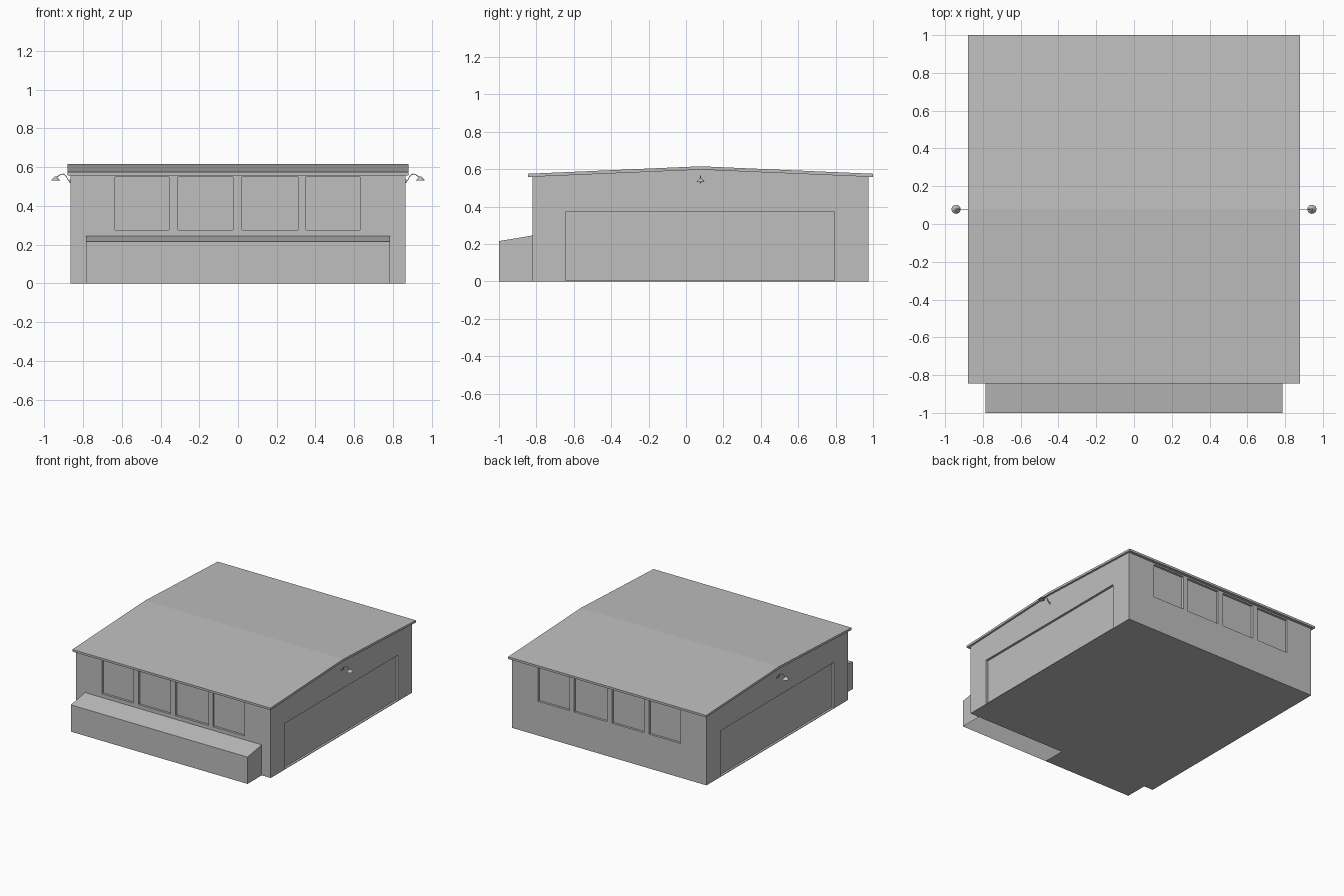
import bpy, bmesh, math
from mathutils import Matrix

if "Cube" in bpy.data.objects:
    bpy.data.objects.remove(bpy.data.objects["Cube"])

grey = bpy.data.materials.new("plain grey")
grey.diffuse_color = (0.52, 0.52, 0.52, 1)
grey.use_nodes = True
grey.node_tree.nodes["Principled BSDF"].inputs["Base Color"].default_value = grey.diffuse_color


def make_object(name, bm):
    bmesh.ops.recalc_face_normals(bm, faces=bm.faces)
    me = bpy.data.meshes.new(name)
    bm.to_mesh(me)
    bm.free()
    me.materials.append(grey)
    ob = bpy.data.objects.new(name, me)
    bpy.context.collection.objects.link(ob)
    return ob


def extrude_x(profile, half_width):
    """Extrude a (y, z) profile symmetrically along x."""
    bm = bmesh.new()
    f = bm.faces.new([bm.verts.new((-half_width, y, z)) for y, z in profile])
    r = bmesh.ops.extrude_face_region(bm, geom=[f])
    moved = [v for v in r["geom"] if isinstance(v, bmesh.types.BMVert)]
    bmesh.ops.translate(bm, verts=moved, vec=(2 * half_width, 0, 0))
    return bm


def add_box(bm, x0, x1, y0, y1, z0, z1):
    m = Matrix.Translation(((x0 + x1) / 2, (y0 + y1) / 2, (z0 + z1) / 2))
    m = m @ Matrix.Diagonal((x1 - x0, y1 - y0, z1 - z0, 1))
    bmesh.ops.create_cube(bm, size=1, matrix=m)


RIDGE_Y = 0.078
WALL_X, FRONT_Y, BACK_Y = 0.865, -0.82, 0.975
DEPTH = 0.018

# Walls: solid block with a shallow gable top
walls = make_object("walls", extrude_x(
    [(FRONT_Y, 0), (BACK_Y, 0), (BACK_Y, 0.563), (RIDGE_Y, 0.60), (FRONT_Y, 0.563)], WALL_X))

# Recesses: four windows front and back, one wide door on each side
bm = bmesh.new()
for x0, x1 in [(-0.635, -0.355), (-0.31, -0.025), (0.02, 0.31), (0.35, 0.63)]:
    add_box(bm, x0, x1, FRONT_Y - 0.1, FRONT_Y + DEPTH, 0.275, 0.548)
    add_box(bm, x0, x1, BACK_Y - DEPTH, BACK_Y + 0.1, 0.275, 0.548)
for s in (-1, 1):
    xs = sorted((s * (WALL_X - DEPTH), s * (WALL_X + 0.1)))
    add_box(bm, xs[0], xs[1], -0.645, 0.795, 0.005, 0.37)
cutter = make_object("recess_cutter", bm)
cutter.hide_render = True
mod = walls.modifiers.new("recesses", "BOOLEAN")
mod.operation, mod.solver, mod.object = "DIFFERENCE", "EXACT", cutter
bpy.context.view_layer.objects.active = walls
bpy.ops.object.modifier_apply(modifier=mod.name)
bpy.data.objects.remove(cutter)

# Roof: thin folded slab with overhang
make_object("roof", extrude_x(
    [(-0.845, 0.558), (RIDGE_Y, 0.597), (1.0, 0.558),
     (1.0, 0.575), (RIDGE_Y, 0.615), (-0.845, 0.575)], 0.88))

# Low lean-to along the front, its underside open on the right half
bm = extrude_x([(-1.0, 0), (FRONT_Y, 0), (FRONT_Y, 0.245), (-1.0, 0.215)], 0.785)
bmesh.ops.recalc_face_normals(bm, faces=bm.faces)
bmesh.ops.bisect_plane(bm, geom=bm.verts[:] + bm.edges[:] + bm.faces[:],
                       plane_co=(0, 0, 0), plane_no=(1, 0, 0))
gone = [f for f in bm.faces
        if f.calc_center_median().z < 0.001 and f.calc_center_median().x > 0]
bmesh.ops.delete(bm, geom=gone, context="FACES_ONLY")
make_object("front_lean_to", bm)

# Gooseneck lamps under each gable peak
for s, side in ((-1, "left"), (1, "right")):
    cu = bpy.data.curves.new("lamp_arm_" + side, "CURVE")
    cu.dimensions = "3D"
    cu.bevel_depth, cu.bevel_resolution, cu.resolution_u = 0.0025, 1, 4
    path = [(0.862, 0.525), (0.875, 0.53), (0.886, 0.552), (0.902, 0.565),
            (0.92, 0.56), (0.932, 0.55), (0.942, 0.545)]
    sp = cu.splines.new("POLY")
    sp.points.add(len(path) - 1)
    for p, (x, z) in zip(sp.points, path):
        p.co = (s * x, RIDGE_Y, z, 1)
    cu.use_fill_caps = True
    cu.materials.append(grey)
    arm = bpy.data.objects.new("lamp_arm_" + side, cu)
    bpy.context.collection.objects.link(arm)
    bpy.ops.object.select_all(action="DESELECT")
    arm.select_set(True)
    bpy.context.view_layer.objects.active = arm
    bpy.ops.object.convert(target="MESH")

    bm = bmesh.new()
    # conical shade
    bmesh.ops.create_cone(bm, cap_ends=True, segments=16, radius1=0.024, radius2=0.004,
                          depth=0.022, matrix=Matrix.Translation((s * 0.942, RIDGE_Y, 0.541)))
    # round wall plate
    bmesh.ops.create_cone(bm, cap_ends=True, segments=12, radius1=0.01, radius2=0.01, depth=0.006,
                          matrix=Matrix.Translation((s * 0.867, RIDGE_Y, 0.527))
                          @ Matrix.Rotation(math.pi / 2, 4, "Y"))
    make_object("lamp_shade_" + side, bm)
